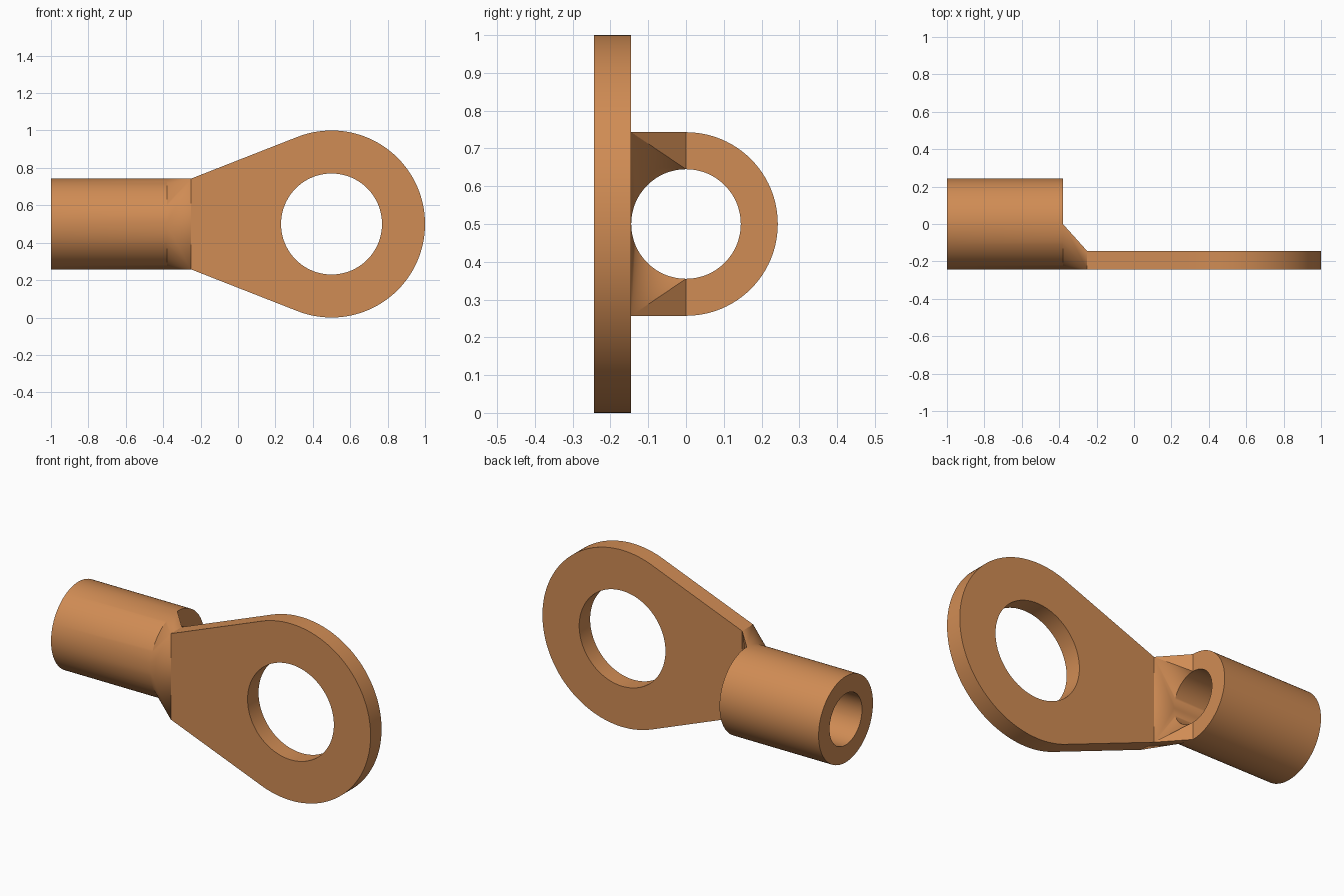
import bpy, bmesh, math
from math import sin, cos, pi

cube = bpy.data.objects.get("Cube")
if cube:
    bpy.data.objects.remove(cube)

# Main sizes
R_OUT, R_IN = 0.243, 0.145          # barrel radii
X_BACK, X_MOUTH, X_NECK = -1.0, -0.38, -0.25
CX, CZ = 0.5, 0.5                   # ring centre
R_RING, R_HOLE = 0.5, 0.27
Y_FRONT, Y_REAR = -R_OUT, -R_IN     # tongue thickness
N = 96                              # barrel segments

copper = bpy.data.materials.new("copper")
copper.use_nodes = True
colour = (0.631, 0.262, 0.089, 1.0)
copper.diffuse_color = colour
copper.node_tree.nodes["Principled BSDF"].inputs["Base Color"].default_value = colour

bm = bmesh.new()


def face(*points):
    return bm.faces.new([bm.verts.new(p) for p in points])


def tube(x, r, i):
    """Point on the barrel; i = 0 is the front, i = N/4 the top."""
    a = 2 * pi * i / N
    return (x, -r * cos(a), CZ + r * sin(a))


def corner(y, side):
    return (X_NECK, y, CZ + side * R_OUT)


# Barrel: outer wall, bore, back cap and the rear half of the mouth cap
for i in range(N):
    j = i + 1
    for r in (R_OUT, R_IN):
        face(tube(X_BACK, r, i), tube(X_BACK, r, j), tube(X_MOUTH, r, j), tube(X_MOUTH, r, i))
    face(tube(X_BACK, R_OUT, i), tube(X_BACK, R_OUT, j), tube(X_BACK, R_IN, j), tube(X_BACK, R_IN, i))
    if N // 4 <= i < 3 * N // 4:
        face(tube(X_MOUTH, R_OUT, i), tube(X_MOUTH, R_OUT, j),
             tube(X_MOUTH, R_IN, j), tube(X_MOUTH, R_IN, i))

# Neck: the front half of the barrel fans out to the corners of the flat tongue
for r, y in ((R_OUT, Y_FRONT), (R_IN, Y_REAR)):
    for side in (1, -1):
        for i in range(N // 4):
            face(tube(X_MOUTH, r, side * i), tube(X_MOUTH, r, side * (i + 1)), corner(y, side))
    face(tube(X_MOUTH, r, 0), corner(y, 1), corner(y, -1))
for side in (1, -1):
    q = side * N // 4
    face(tube(X_MOUTH, R_OUT, q), corner(Y_FRONT, side), corner(Y_REAR, side))
    face(tube(X_MOUTH, R_OUT, q), tube(X_MOUTH, R_IN, q), corner(Y_REAR, side))

# Tongue outline: ring arc, then straight sides tangent to it
half_len = CX - X_NECK
a_corner = math.atan2(R_OUT, -half_len)
a_tan = a_corner - math.acos(R_RING / math.hypot(half_len, R_OUT))


def outline(a):
    r = R_RING if abs(a) <= a_tan else R_RING / cos(abs(a) - a_tan)
    return r * cos(a), r * sin(a)


def span(a, b, n):
    return [a + (b - a) * k / n for k in range(n)]


angles = (span(-a_corner, -a_tan, 12) + span(-a_tan, a_tan, 72)
          + span(a_tan, a_corner, 12) + [a_corner])
end_angles = span(a_corner, 2 * pi - a_corner, 12) + [2 * pi - a_corner]


def rim(a, y):
    u, w = outline(a)
    return (CX + u, y, CZ + w)


def hole(a, y):
    return (CX + R_HOLE * cos(a), y, CZ + R_HOLE * sin(a))


# Tongue: front and rear faces, rim wall and hole wall
for a, b in zip(angles, angles[1:]):
    for y in (Y_FRONT, Y_REAR):
        face(rim(a, y), rim(b, y), hole(b, y), hole(a, y))
    face(rim(a, Y_FRONT), rim(b, Y_FRONT), rim(b, Y_REAR), rim(a, Y_REAR))
    face(hole(a, Y_FRONT), hole(b, Y_FRONT), hole(b, Y_REAR), hole(a, Y_REAR))
for a, b in zip(end_angles, end_angles[1:]):
    face(hole(a, Y_FRONT), hole(b, Y_FRONT), hole(b, Y_REAR), hole(a, Y_REAR))
for y in (Y_FRONT, Y_REAR):
    face(corner(y, -1), corner(y, 1), *[hole(a, y) for a in end_angles])

# Weld, orient outwards, keep a crisp line where the neck meets the tongue
bmesh.ops.remove_doubles(bm, verts=bm.verts, dist=1e-4)
bmesh.ops.recalc_face_normals(bm, faces=bm.faces)
for e in bm.edges:
    if all(abs(v.co.x - X_NECK) < 1e-3 for v in e.verts):
        e.smooth = False

mesh = bpy.data.meshes.new("ring_terminal")
bm.to_mesh(mesh)
bm.free()
mesh.materials.append(copper)
terminal = bpy.data.objects.new("ring_terminal", mesh)
bpy.context.collection.objects.link(terminal)
bpy.ops.object.select_all(action='DESELECT')
terminal.select_set(True)
bpy.context.view_layer.objects.active = terminal
bpy.ops.object.shade_smooth_by_angle(angle=math.radians(30))
